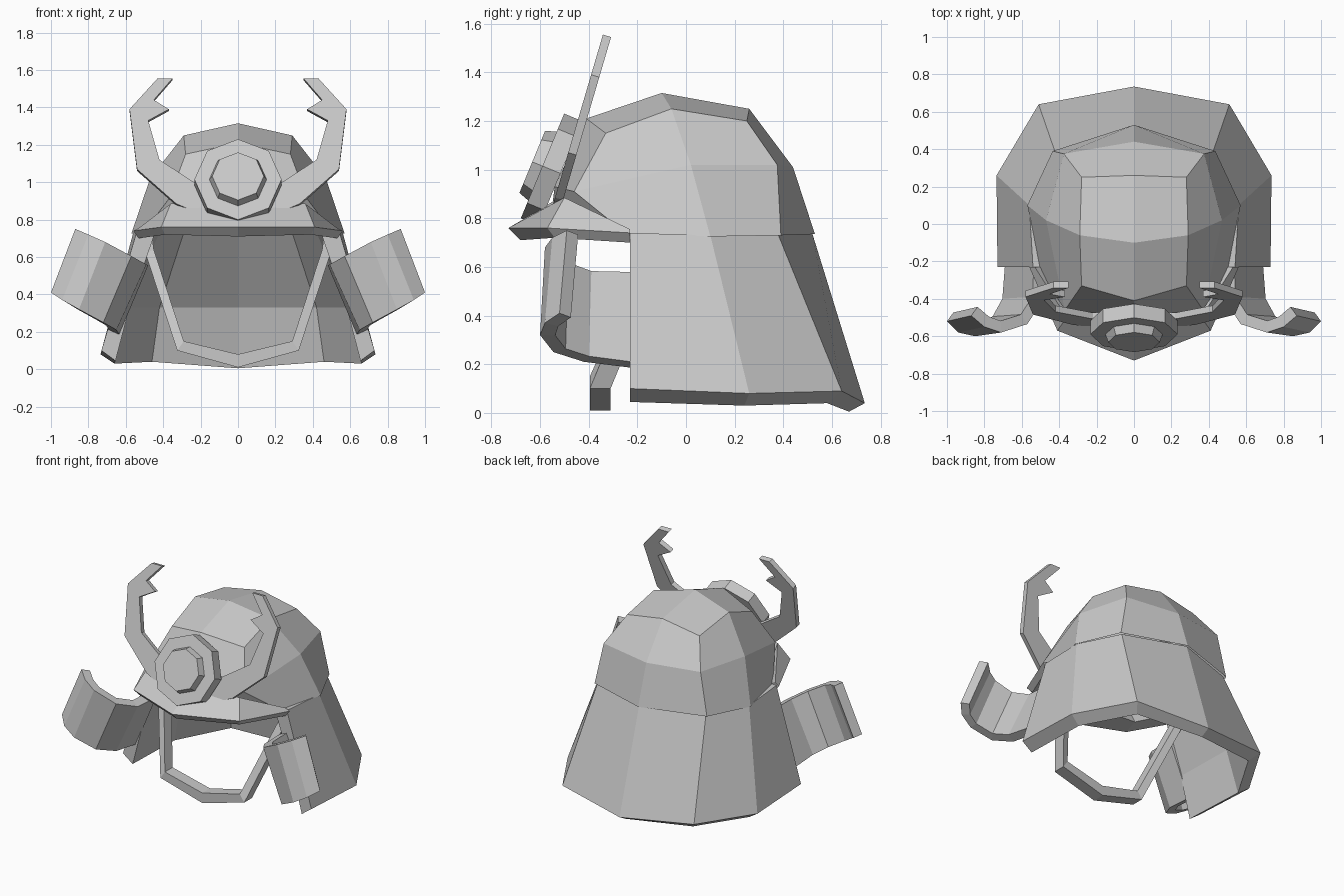
import bpy, bmesh, math
from mathutils import Vector, Matrix

cube = bpy.data.objects.get("Cube")
if cube:
    bpy.data.objects.remove(cube, do_unlink=True)

# Single flat colour
grey = bpy.data.materials.new("plain_grey")
grey.use_nodes = True
colour = (0.58, 0.58, 0.58, 1.0)
grey.diffuse_color = colour
shader = next(n for n in grey.node_tree.nodes if n.type == 'BSDF_PRINCIPLED')
shader.inputs["Base Color"].default_value = colour


def finish(name, bm, mirror=True, thickness=0.0):
    """Turn a bmesh into a flat shaded object, optionally mirrored and thickened inward."""
    mesh = bpy.data.meshes.new(name)
    bm.to_mesh(mesh)
    bm.free()
    mesh.materials.append(grey)
    obj = bpy.data.objects.new(name, mesh)
    bpy.context.collection.objects.link(obj)
    if mirror:
        mod = obj.modifiers.new("Mirror", 'MIRROR')
        mod.use_clip = True
        mod.merge_threshold = 0.001
    if thickness:
        mod = obj.modifiers.new("Thickness", 'SOLIDIFY')
        mod.thickness = thickness
        mod.offset = -1
        mod.use_even_offset = True
    return obj


def loft(sections, closed=False):
    """Join rows of points with quads; closed rows also get a cap at the far end."""
    bm = bmesh.new()
    rows = [[bm.verts.new(p) for p in row] for row in sections]
    count = len(rows[0])
    for a, b in zip(rows, rows[1:]):
        for i in range(count if closed else count - 1):
            j = (i + 1) % count
            bm.faces.new((a[i], a[j], b[j], b[i]))
    if closed:
        bm.faces.new(rows[-1])
        bmesh.ops.recalc_face_normals(bm, faces=bm.faces[:])
    return bm, rows


def shell(name, sections, peak_point, side):
    """Domed shell closed by a peak; side is 1 to face outward, -1 to face inward."""
    bm, rows = loft(sections)
    peak = bm.verts.new(peak_point)
    top = rows[0]
    bm.faces.new((peak, top[0], top[1], top[2]))
    bm.faces.new((peak, top[2], top[3], top[4]))
    bm.normal_update()
    centre = Vector((0, 0, 0.5))
    for face in bm.faces:
        if side * face.normal.dot(face.calc_center_median() - centre) < 0:
            face.normal_flip()
    finish(name, bm)


# Dome: rows from top to rim, columns from front to back
shell("dome", [
    [(0, -.41, 1.21), (.28, -.33, 1.15), (.29, -.06, 1.25), (.28, .25, 1.20), (0, .26, 1.25)],
    [(0, -.54, .93), (.37, -.46, .91), (.47, .02, 1.02), (.375, .375, 1.02), (0, .44, 1.01)],
    [(0, -.56, .77), (.50, -.25, .74), (.57, .10, .725), (.435, .39, .73), (0, .53, .735)],
], (0, -.10, 1.315), 1)

# Lining inside the dome, meeting the inner top of the neck guard
shell("lining", [
    [(0, -.32, 1.05), (.22, -.25, 1.02), (.25, -.05, 1.05), (.18, .12, 1.03), (0, .16, 1.05)],
    [(0, -.46, .74), (.44, -.23, .74), (.42, .06, .73), (.29, .26, .73), (0, .34, .74)],
], (0, -.10, 1.15), -1)

# Flared neck guard: section is outer top, outer hem, inner hem, inner fold, inner top
bm, rows = loft([
    [(0, .52, .735), (0, .735, .04), (0, .67, .005), (0, .60, .33), (0, .34, .74)],
    [(.42, .38, .73), (.51, .64, .09), (.46, .58, .04), (.42, .52, .33), (.29, .26, .73)],
    [(.56, .10, .73), (.735, .26, .08), (.66, .24, .03), (.59, .21, .33), (.42, .06, .73)],
    [(.54, -.23, .74), (.73, -.23, .10), (.655, -.23, .045), (.58, -.23, .33), (.44, -.23, .74)],
], closed=True)
finish("neck_guard", bm)

# Pointed brim: section is outer lip, top edge, inner edge, lower lip
bm, rows = loft([
    [(0, -.73, .76), (0, -.52, .885), (0, -.45, .73), (0, -.68, .71)],
    [(.41, -.57, .76), (.36, -.50, .885), (.36, -.42, .73), (.39, -.54, .72)],
    [(.56, -.23, .74), (.53, -.23, .755), (.44, -.23, .72), (.53, -.23, .70)],
], closed=True)
finish("brim", bm)

# Curled side wings: upper and lower edge at each step
bm, rows = loft([
    [(.48, -.22, .555), (.635, -.22, .185)],
    [(.49, -.41, .56), (.65, -.42, .21)],
    [(.57, -.535, .605), (.72, -.545, .25)],
    [(.71, -.58, .68), (.85, -.60, .32)],
    [(.80, -.55, .72), (.94, -.58, .37)],
    [(.87, -.49, .75), (1.0, -.52, .41)],
])
finish("side_wings", bm, thickness=0.06)

# Open face frame: outer x, z, inner x, z and front y at each corner
depth = 0.085
sections = []
for xo, zo, xi, zi, y in [(0, .01, 0, .08, -.395), (.325, .10, .29, .15, -.395),
                          (.495, .62, .45, .64, -.18), (.495, .72, .46, .72, -.17)]:
    sections.append([(xo, y, zo), (xi, y, zi), (xi, y + depth, zi), (xo, y + depth, zo)])
bm, rows = loft(sections, closed=True)
finish("face_frame", bm)

# Forked horn crest, leaning back
outline = [(0, .83), (.20, .83), (.33, .885), (.54, 1.07), (.58, 1.39), (.43, 1.555), (.35, 1.555),
           (.45, 1.44), (.37, 1.39), (.48, 1.33), (.42, 1.12), (.22, .99), (0, .99)]
bm = bmesh.new()
bm.faces.new([bm.verts.new((x, -.54 + .294 * (z - .88), z)) for x, z in outline])
finish("horn_crest", bm, thickness=0.035)


def octagon(name, back_radius, front_radius, front, height):
    """Tilted eight sided disc whose front face is centred at front."""
    bm = bmesh.new()
    bmesh.ops.create_cone(bm, cap_ends=True, segments=8, radius1=back_radius,
                          radius2=front_radius, depth=height)
    bmesh.ops.translate(bm, verts=bm.verts[:], vec=(0, 0, -height / 2))
    tilt = Matrix.Rotation(math.radians(67.5), 4, 'X')
    bm.transform(Matrix.Translation(front) @ tilt)
    finish(name, bm, mirror=False)


# Round front emblem with a raised boss
octagon("emblem_disc", 0.233, 0.233, (0, -.59, 1.015), 0.08)
octagon("emblem_boss", 0.158, 0.138, (0, -.632, 1.032), 0.06)
